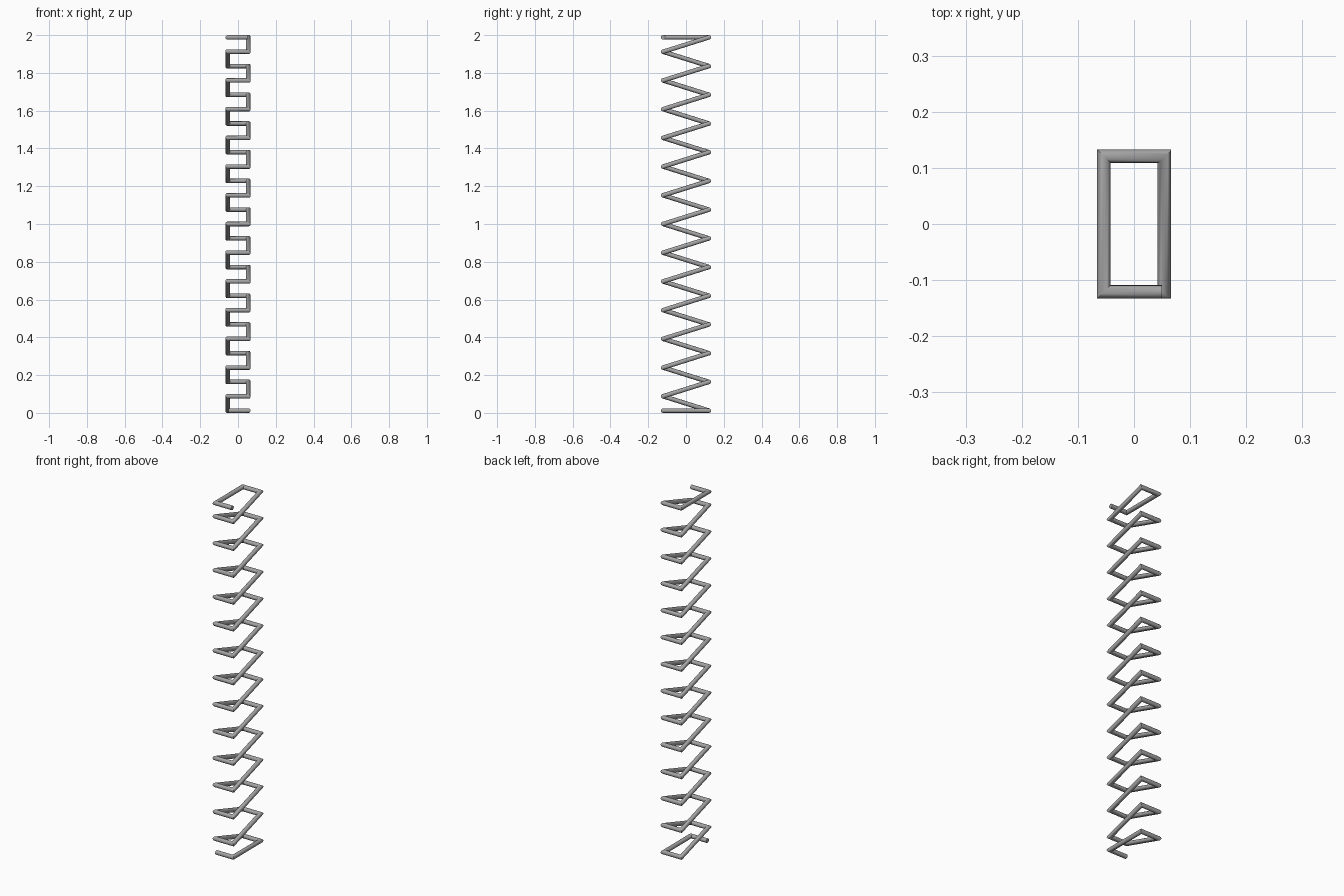
import bpy, bmesh, math
from mathutils import Vector

if "Cube" in bpy.data.objects:
    bpy.data.objects.remove(bpy.data.objects["Cube"])

R, SIDES = 0.012, 16          # wire radius and section
X, Y = 0.054, 0.121           # wire centre line half sizes
Z0, Z1, TURNS = R, 2 - R, 13
END = 0.05                    # where the loose ends stop


def coil_path():
    # flat starting loop, climbing on the long sides, flat closing loop
    half = (Z1 - Z0) / (2 * TURNS)
    pts = [(-END, -Y, Z0), (X, -Y, Z0), (X, Y, Z0), (-X, Y, Z0)]
    z = Z0
    for _ in range(TURNS):
        z += half
        pts += [(-X, -Y, z), (X, -Y, z)]
        z += half
        pts += [(X, Y, z), (-X, Y, z)]
    pts += [(-X, -Y, z), (END, -Y, z)]
    return [Vector(p) for p in pts]


def mitred_tube(name, pts):
    bm = bmesh.new()
    dirs = [(b - a).normalized() for a, b in zip(pts, pts[1:])]
    u = dirs[0].orthogonal().normalized()
    v = dirs[0].cross(u)
    ring = [pts[0] + R * (math.cos(t) * u + math.sin(t) * v)
            for t in (2 * math.pi * i / SIDES for i in range(SIDES))]
    prev = [bm.verts.new(p) for p in ring]
    bm.faces.new(prev)
    for i, d in enumerate(dirs):
        # slide the section along the wire to the corner's mitre plane
        n = d + dirs[i + 1] if i + 1 < len(dirs) else d
        ring = [p + d * ((pts[i + 1] - p).dot(n) / d.dot(n)) for p in ring]
        cur = [bm.verts.new(p) for p in ring]
        for j in range(SIDES):
            k = (j + 1) % SIDES
            bm.faces.new((prev[j], prev[k], cur[k], cur[j]))
        prev = cur
    bm.faces.new(prev)
    bmesh.ops.recalc_face_normals(bm, faces=bm.faces)
    me = bpy.data.meshes.new(name)
    bm.to_mesh(me)
    bm.free()
    ob = bpy.data.objects.new(name, me)
    bpy.context.collection.objects.link(ob)
    return ob


# Rectangular coil spring
spring = mitred_tube("rectangular_spring", coil_path())
bpy.context.view_layer.objects.active = spring
spring.select_set(True)
bpy.ops.object.shade_smooth_by_angle(angle=math.radians(35))

# Dark steel
steel = bpy.data.materials.new("dark_steel")
steel.diffuse_color = (0.37, 0.37, 0.37, 1)
steel.use_nodes = True
steel.node_tree.nodes["Principled BSDF"].inputs["Base Color"].default_value = steel.diffuse_color
spring.data.materials.append(steel)
